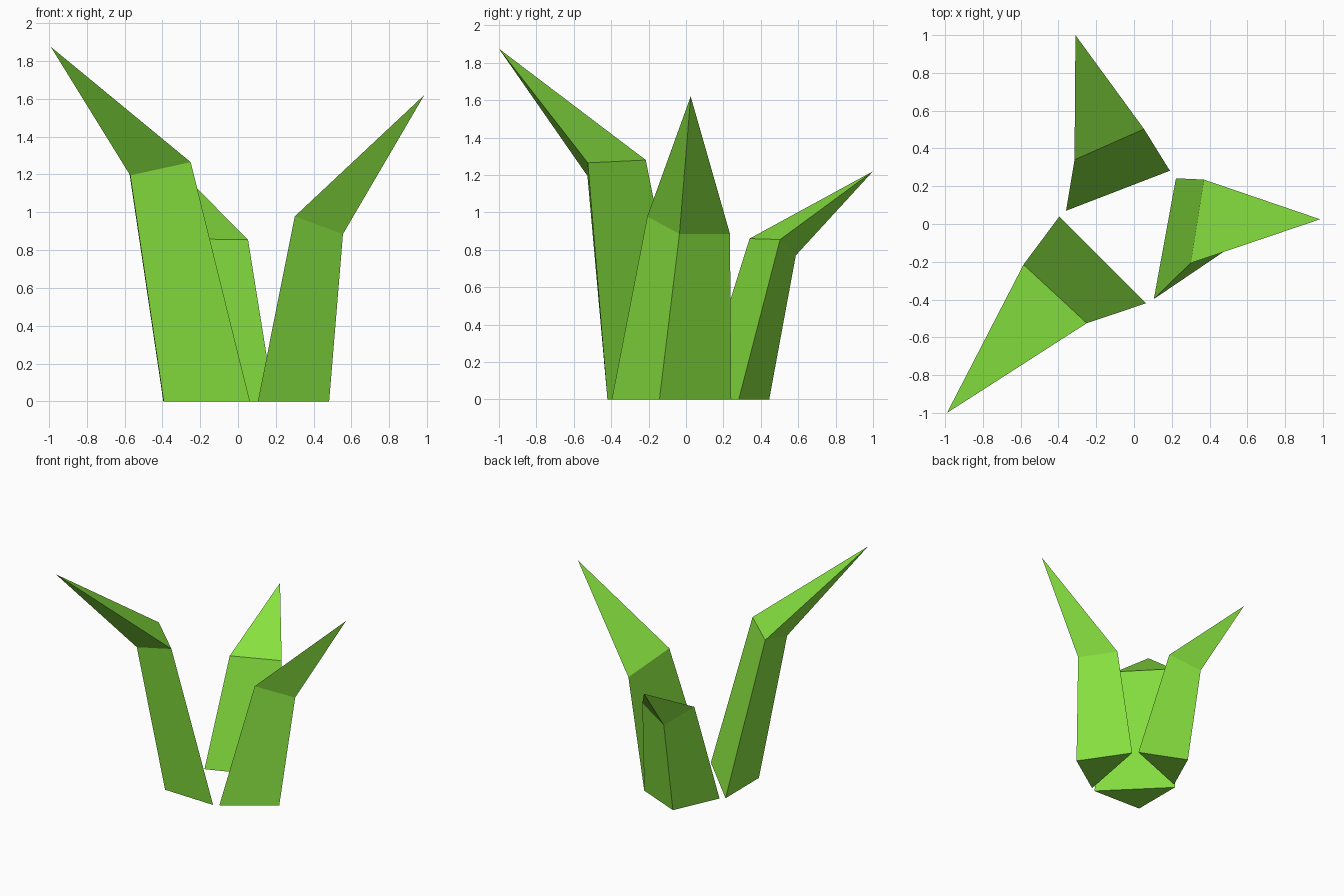
import bpy, bmesh

if "Cube" in bpy.data.objects:
    bpy.data.objects.remove(bpy.data.objects["Cube"])

# Shared leaf green
green = bpy.data.materials.new("leaf_green")
green.diffuse_color = (0.24, 0.75, 0.05, 1)
green.use_nodes = True
green.node_tree.nodes["Principled BSDF"].inputs["Base Color"].default_value = green.diffuse_color


def blade(name, base, bend, tip):
    """Three-sided blade: triangular base, bent triangular section, pointed tip."""
    bm = bmesh.new()
    b = [bm.verts.new((x, y, 0)) for x, y in base]
    m = [bm.verts.new(p) for p in bend]
    t = bm.verts.new(tip)
    bm.faces.new(b)
    for i in range(3):
        j = (i + 1) % 3
        bm.faces.new((b[i], b[j], m[j], m[i]))
        bm.faces.new((m[i], m[j], t))
    bmesh.ops.recalc_face_normals(bm, faces=bm.faces)
    mesh = bpy.data.meshes.new(name)
    bm.to_mesh(mesh)
    bm.free()
    mesh.materials.append(green)
    obj = bpy.data.objects.new(name, mesh)
    bpy.context.collection.objects.link(obj)
    return obj


# Each section lists two inner corners, then the outer ridge corner
# Tall blade leaning to the front left
blade("tall_blade",
      [(-0.395, 0.04), (0.063, -0.42), (-0.393, -0.405)],
      [(-0.585, -0.215, 1.28), (-0.25, -0.525, 1.265), (-0.57, -0.527, 1.195)],
      (-0.99, -1.0, 1.875))

# Medium blade leaning right
blade("medium_blade",
      [(0.105, -0.397), (0.222, 0.242), (0.482, -0.142)],
      [(0.30, -0.207, 0.978), (0.37, 0.235, 0.885), (0.555, -0.035, 0.885)],
      (0.985, 0.025, 1.62))

# Short blade leaning back
blade("short_blade",
      [(-0.36, 0.07), (0.19, 0.282), (-0.19, 0.445)],
      [(-0.315, 0.34, 0.86), (0.053, 0.503, 0.855), (-0.205, 0.587, 0.77)],
      (-0.31, 1.0, 1.22))
